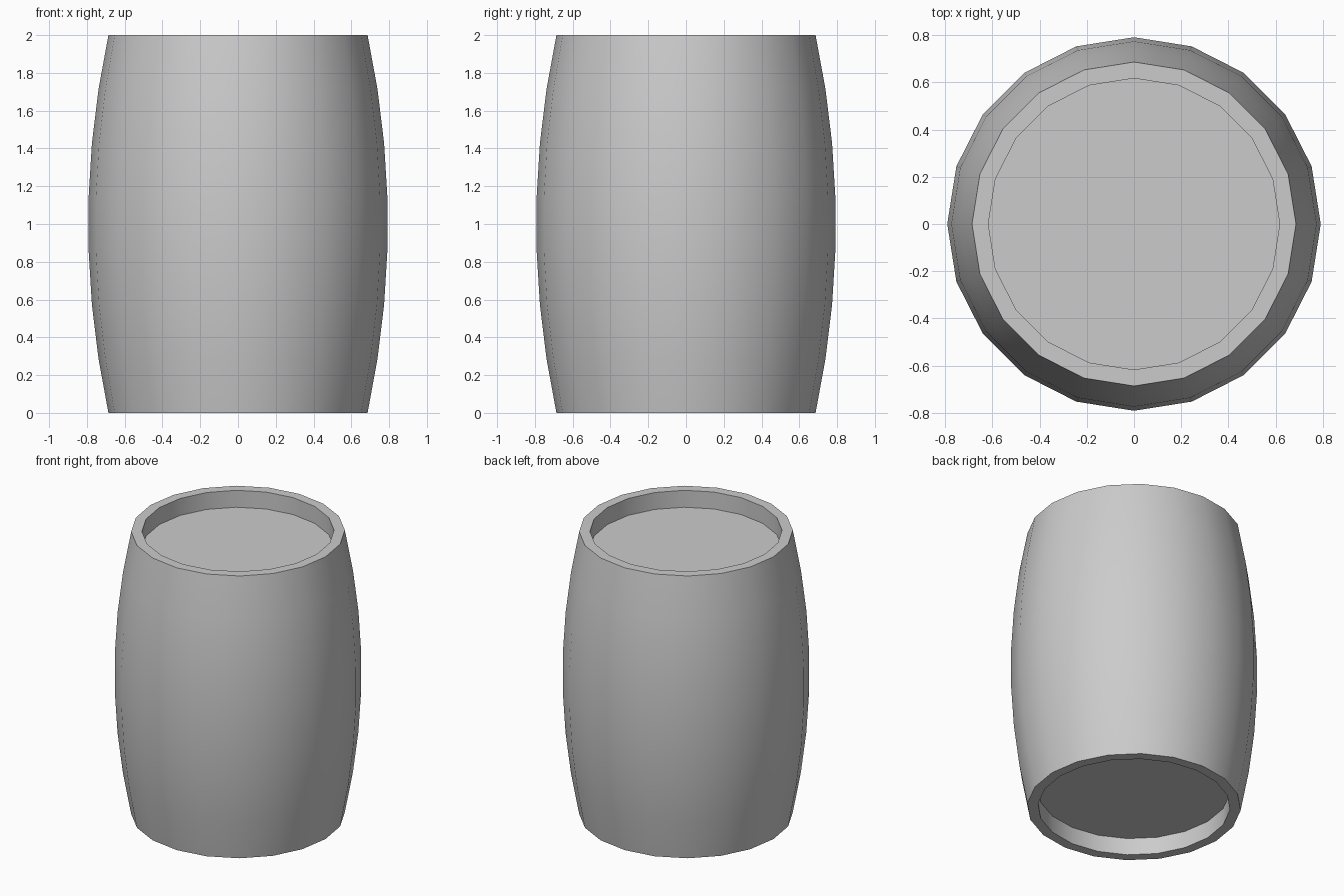
import bpy, bmesh, math

if "Cube" in bpy.data.objects:
    bpy.data.objects.remove(bpy.data.objects["Cube"])

SIDES = 20
ROWS = 7
HEIGHT = 2.0
RIM_R, RECESS = 0.617, 0.12

# Profile: recessed base, bulging staves, recessed lid
profile = [(RIM_R, RECESS), (RIM_R, 0.0)]
for i in range(ROWS + 1):
    z = HEIGHT * i / ROWS
    profile.append((0.793 - 0.107 * (z - 1) ** 2, z))
profile += [(RIM_R, HEIGHT), (RIM_R, HEIGHT - RECESS)]

# Revolve the profile into rings
bm = bmesh.new()
rings = []
for r, z in profile:
    rings.append([bm.verts.new((r * math.cos(2 * math.pi * k / SIDES),
                                r * math.sin(2 * math.pi * k / SIDES), z))
                  for k in range(SIDES)])
for a, b in zip(rings, rings[1:]):
    for k in range(SIDES):
        n = (k + 1) % SIDES
        bm.faces.new((a[k], a[n], b[n], b[k]))

# Base and lid discs
bm.faces.new(rings[0][::-1])
bm.faces.new(rings[-1])
bmesh.ops.recalc_face_normals(bm, faces=bm.faces)

mesh = bpy.data.meshes.new("barrel")
bm.to_mesh(mesh)
bm.free()
barrel = bpy.data.objects.new("barrel", mesh)
bpy.context.collection.objects.link(barrel)

# Smooth staves, crisp rims
bpy.context.view_layer.objects.active = barrel
barrel.select_set(True)
bpy.ops.object.shade_smooth_by_angle(angle=math.radians(30))
